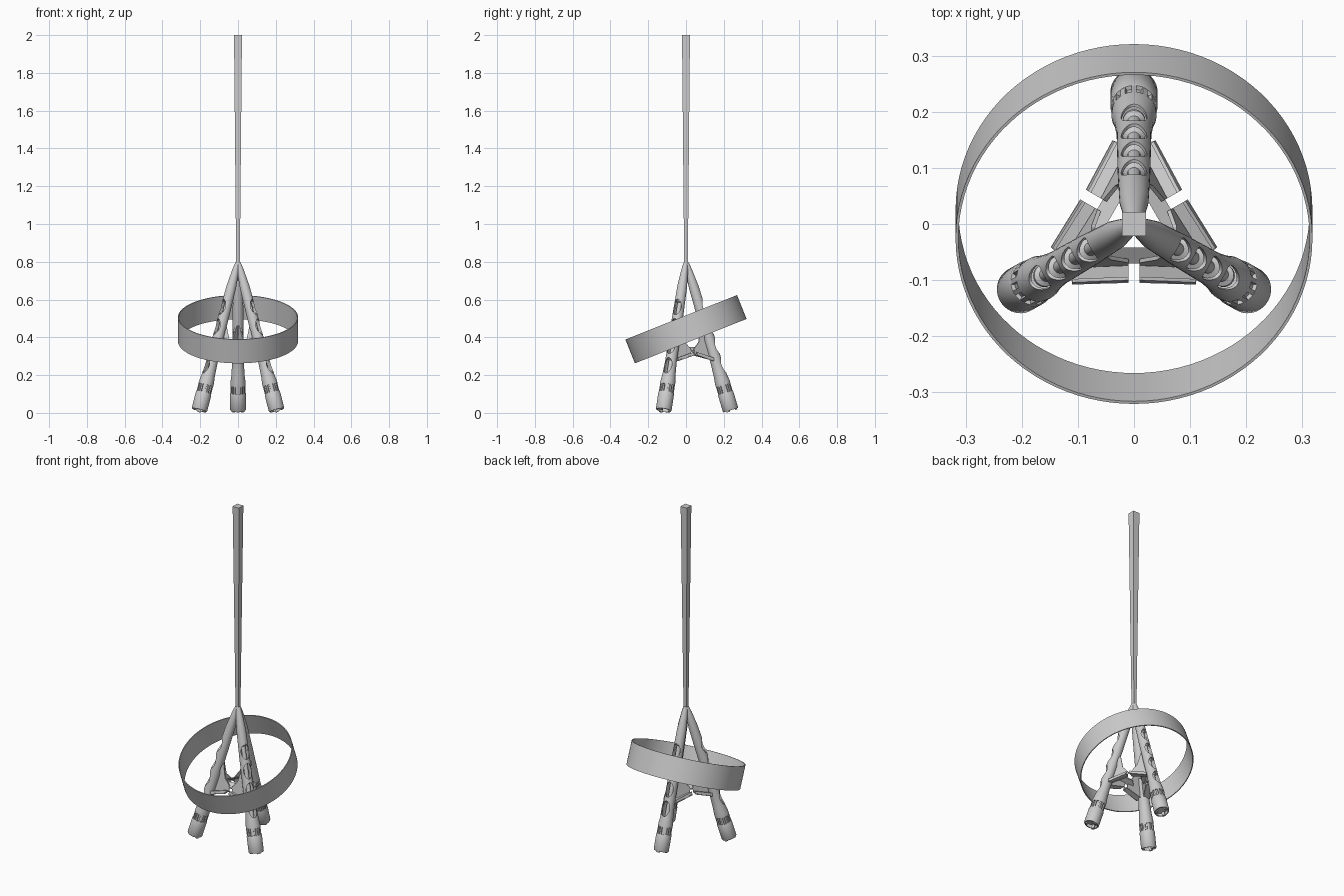
import bpy, bmesh, math
from mathutils import Matrix, Vector

if "Cube" in bpy.data.objects:
    bpy.data.objects.remove(bpy.data.objects["Cube"])

TILT = math.radians(16.7)


def make(name, bm, smooth=True):
    bmesh.ops.recalc_face_normals(bm, faces=bm.faces[:])
    me = bpy.data.meshes.new(name)
    bm.to_mesh(me)
    bm.free()
    ob = bpy.data.objects.new(name, me)
    bpy.context.collection.objects.link(ob)
    if smooth:
        shade(ob)
    return ob


def activate(ob):
    bpy.ops.object.select_all(action='DESELECT')
    ob.select_set(True)
    bpy.context.view_layer.objects.active = ob


def shade(ob):
    activate(ob)
    bpy.ops.object.shade_smooth_by_angle(angle=math.radians(35))


def lathe(bm, prof, n=40):
    # closed (radius, z) loop spun around the z axis
    rows = [[bm.verts.new((r * math.cos(2 * math.pi * i / n), r * math.sin(2 * math.pi * i / n), z))
             for i in range(n)] for r, z in prof]
    for a, b in zip(rows, rows[1:] + rows[:1]):
        for i in range(n):
            j = (i + 1) % n
            bm.faces.new((a[i], a[j], b[j], b[i]))


def box(bm, size, mat):
    bmesh.ops.create_cube(bm, size=1, matrix=mat @ Matrix.Diagonal((*size, 1)))


def slab(bm, pts, offset):
    # polygon extruded along an offset
    f = bm.faces.new([bm.verts.new(p) for p in pts])
    g = bmesh.ops.extrude_face_region(bm, geom=[f], use_keep_orig=True)
    bmesh.ops.translate(bm, vec=Vector(offset),
                        verts=[v for v in g['geom'] if isinstance(v, bmesh.types.BMVert)])


# tapered square mast
bm = bmesh.new()
bmesh.ops.create_cone(bm, cap_ends=True, segments=4, radius1=.0095 * 2 ** .5, radius2=.021 * 2 ** .5, depth=1.23,
                      matrix=Matrix.Translation((0, 0, 1.385)) @ Matrix.Rotation(math.pi / 4, 4, 'Z'))
make("mast", bm, False)

# tilted hoop
bm = bmesh.new()
lathe(bm, [(.318, -.068), (.318, .068), (.313, .068), (.313, -.068)], 96)
hoop = make("tilted_hoop", bm)
hoop.matrix_world = Matrix.Translation((0, 0, .443)) @ Matrix.Rotation(math.radians(21.7), 4, 'X')

# hollow leg sleeve, built pointing down local -z with +x outward
bm = bmesh.new()
outer = [(.012, 0), (.018, -.04), (.026, -.13), (.029, -.3), (.031, -.55), (.035, -.62), (.040, -.66), (.040, -.676)]
lathe(bm, outer + [(.034, -.676), (.025, -.55), (.023, -.3), (.020, -.13), (.008, -.04), (.006, 0)])
sleeve = make("leg_sleeve", bm, False)

# oval windows: four outward, one inward
bm = bmesh.new()
windows = [(1, .25), (1, .358), (1, .466), (1, .574), (-1, .38)]
for side, s in windows:
    m = (Matrix.Translation((side * .034, 0, -s)) @ Matrix.Diagonal((1, .023, .043, 1))
         @ Matrix.Rotation(math.pi / 2, 4, 'Y'))
    bmesh.ops.create_cone(bm, cap_ends=True, segments=32, radius1=1, radius2=1, depth=.056, matrix=m)
cutter = make("window_cutter", bm, False)
cutter.hide_render = True
mod = sleeve.modifiers.new("windows", 'BOOLEAN')
mod.operation, mod.object, mod.solver = 'DIFFERENCE', cutter, 'EXACT'
activate(sleeve)
bpy.ops.object.modifier_apply(modifier=mod.name)
bpy.data.objects.remove(cutter, do_unlink=True)
shade(sleeve)

# inner core with collars seen through the windows
bm = bmesh.new()
core = [(.012, -.16)]
for s in (.20, .30, .41, .52, .62):
    core += [(.012, -s), (.020, -s - .006), (.020, -s - .014), (.012, -s - .02)]
lathe(bm, core + [(.012, -.68), (.001, -.68), (.001, -.16)], 24)
core_ob = make("leg_core", bm)

# foot with ribbed neck, recessed sole and sole studs
bm = bmesh.new()
lathe(bm, [(.001, -.66), (.033, -.66), (.033, -.716), (.040, -.716), (.042, -.722), (.042, -.808), (.039, -.813),
           (.033, -.813), (.033, -.795), (.001, -.795)])
for i in range(12):
    R = Matrix.Rotation(2 * math.pi * i / 12, 4, 'Z')
    box(bm, (.009, .009, .046), R @ Matrix.Translation((.035, 0, -.696)))
for i in range(3):
    R = Matrix.Rotation(2 * math.pi * i / 3, 4, 'Z')
    box(bm, (.012, .016, .03), R @ Matrix.Translation((.029, 0, -.804)))
foot = make("foot", bm)

# brace panels between two legs, built for the front side
def leg_r(z):
    return .003 + .3 * (.79 - z)


bm = bmesh.new()
for sx in (1, -1):
    fin = [(.065, .48), (.128, .275), (.01, .303), (.01, .338), (.042, .375)]
    slab(bm, [(sx * x, -leg_r(z) / 2, z) for x, z in fin], (0, .007, 0))
    slab(bm, [(sx * .01, -.074, .306), (sx * .115, -.078, .28), (sx * .11, -.108, .274), (sx * .01, -.105, .304)],
         (0, 0, .006))
    slab(bm, [(sx * .01, -.105, .304), (sx * .11, -.108, .274), (sx * .11, -.104, .292), (sx * .01, -.1, .322)],
         (0, .006, 0))
slab(bm, [(-.025, -.042, .35), (.025, -.042, .35), (.058, -.07, .33), (-.058, -.07, .33)], (0, 0, -.007))
brace = make("brace_panel", bm, False)

# repeat everything around the three sides
for k in range(3):
    R = Matrix.Rotation(math.radians(120 * k), 4, 'Z')
    leg = (R @ Matrix.Rotation(math.pi / 2, 4, 'Z') @ Matrix.Translation((.003, 0, .793))
           @ Matrix.Rotation(-TILT, 4, 'Y'))
    for ob, m in ((sleeve, leg), (core_ob, leg), (foot, leg), (brace, R)):
        if k:
            ob = bpy.data.objects.new(f"{ob.name}_{k + 1}", ob.data)
            bpy.context.collection.objects.link(ob)
        ob.matrix_world = m
